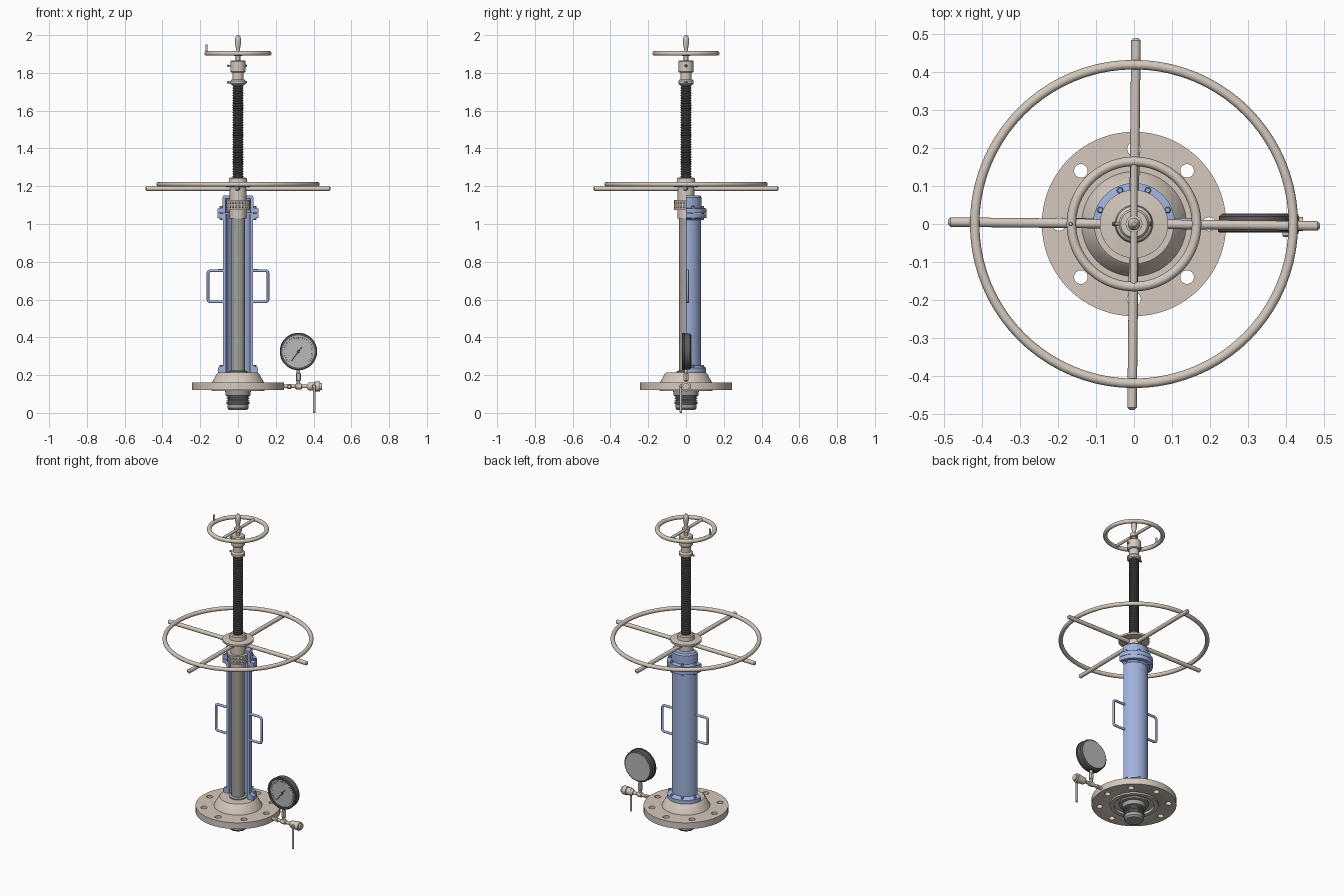
import bpy, bmesh
from math import pi, sin, cos, tau, radians
from mathutils import Vector, Matrix

if "Cube" in bpy.data.objects:
    bpy.data.objects.remove(bpy.data.objects["Cube"])


def material(name, rgb):
    m = bpy.data.materials.new(name)
    m.diffuse_color = (*rgb, 1)
    m.use_nodes = True
    m.node_tree.nodes["Principled BSDF"].inputs["Base Color"].default_value = m.diffuse_color
    return m


TAN = material("tan_metal", (0.66, 0.58, 0.51))
BLUE = material("blue_housing", (0.36, 0.45, 0.74))
STEEL = material("steel", (0.36, 0.36, 0.34))
DARK = material("dark_steel", (0.11, 0.11, 0.11))
FACE = material("dial_grey", (0.48, 0.48, 0.48))


def finish(name, bm, mat, matrix=None):
    bmesh.ops.remove_doubles(bm, verts=bm.verts, dist=1e-5)
    bmesh.ops.recalc_face_normals(bm, faces=bm.faces)
    if matrix:
        bm.transform(matrix)
    me = bpy.data.meshes.new(name)
    bm.to_mesh(me)
    bm.free()
    ob = bpy.data.objects.new(name, me)
    bpy.context.collection.objects.link(ob)
    me.materials.append(mat)
    return ob


def lathe(name, profile, mat, n=48, sweep=tau, matrix=None):
    """Revolve a closed (radius, z) outline; partial sweeps get capped."""
    bm = bmesh.new()
    full = sweep >= tau - 1e-6
    rings = [[bm.verts.new((r * cos(sweep * i / n), r * sin(sweep * i / n), z)) for r, z in profile]
             for i in range(n if full else n + 1)]
    m = len(profile)
    for i in range(n):
        a, b = rings[i], rings[(i + 1) % len(rings)]
        for j in range(m):
            if profile[j][0] + profile[(j + 1) % m][0] > 0:
                bm.faces.new((a[j], b[j], b[(j + 1) % m], a[(j + 1) % m]))
    if not full:
        bm.faces.new(rings[0])
        bm.faces.new(rings[-1])
    return finish(name, bm, mat, matrix)


def along(p, d):
    """Matrix placing local z along d, starting at p."""
    return Matrix.Translation(p) @ Vector((0, 0, 1)).rotation_difference(Vector(d)).to_matrix().to_4x4()


def rod(name, p, q, r, mat, n=20, cham=0.3):
    p, q = Vector(p), Vector(q)
    h, c = (q - p).length, r * cham
    return lathe(name, [(0, 0), (r - c, 0), (r, c), (r, h - c), (r - c, h), (0, h)], mat, n,
                 matrix=along(p, q - p))


def ring(name, R, r, z, mat):
    return lathe(name, [(R + r * cos(tau * k / 14), z + r * sin(tau * k / 14)) for k in range(14)], mat, 80)


def thread(z0, z1, r_out, r_in, pitch):
    pts, z = [], z0
    while z < z1 - pitch * 0.5:
        pts += [(r_in, z), (r_out, z + pitch * .3), (r_out, z + pitch * .55), (r_in, z + pitch * .85)]
        z += pitch
    return pts


def ball(name, c, r, scale, mat):
    bm = bmesh.new()
    bmesh.ops.create_uvsphere(bm, u_segments=20, v_segments=12, radius=r)
    return finish(name, bm, mat, Matrix.Translation(c) @ Matrix.Diagonal((*scale, 1)))


# Base flange with sloped hub, recessed underside and eight bolt holes
flange = lathe("base_flange", [(0, .13), (.115, .13), (.115, .115), (.14, .115), (.14, .125), (.15, .12),
               (.243, .12), (.243, .16), (.138, .16), (.112, .208), (.105, .214), (0, .214)], TAN, 72)
bm = bmesh.new()
for k in range(8):
    a = k * pi / 4
    bmesh.ops.create_cone(bm, cap_ends=True, segments=24, radius1=.018, radius2=.018, depth=.2,
                          matrix=Matrix.Translation((.198 * cos(a), .198 * sin(a), .14)))
cutter = finish("hole_cutter", bm, TAN)
cutter.hide_render = True
mod = flange.modifiers.new("holes", "BOOLEAN")
mod.object, mod.solver = cutter, "EXACT"
bpy.context.view_layer.objects.active = flange
bpy.ops.object.modifier_apply(modifier=mod.name)
bpy.data.objects.remove(cutter)

# Threaded plug under the flange
lathe("bottom_plug", [(0, .015), (.048, .015), (.056, .025), (.056, .045)] + thread(.045, .09, .06, .053, .009)
      + [(.066, .092), (.068, .118), (.085, .12), (.085, .13), (0, .13)], STEEL)
lathe("plug_seal", [(.05, .05), (.0605, .05), (.0605, .058), (.05, .058)], DARK)

# Half-cut blue housing: tube, feet flange and upper bonnet
lathe("housing_tube", [(.064, .214), (.106, .214), (.106, .238), (.098, .245), (.08, .25), (.08, 1.02),
                       (.09, 1.03), (.108, 1.032), (.108, 1.056), (.064, 1.056)], BLUE, 36, pi)
lathe("housing_bonnet", [(.066, 1.058), (.108, 1.058), (.108, 1.082), (.083, 1.086), (.083, 1.14), (.076, 1.15),
                         (.046, 1.15), (.046, 1.135), (.067, 1.135)], BLUE, 36, pi)
for k in range(4):
    a = pi * (k + .5) / 4
    for z0, z1 in ((.24, .254), (1.022, 1.096)):
        rod("housing_bolt", (.096 * cos(a), .096 * sin(a), z0), (.096 * cos(a), .096 * sin(a), z1), .009, BLUE, 6)

# Carry handles, one per side
for s in (-1, 1):
    cu = bpy.data.curves.new("carry_handle", "CURVE")
    cu.dimensions, cu.bevel_depth, cu.bevel_resolution = "3D", .0075, 2
    pts = [(.076, .588)] + [(.147 + .012 * sin(t), .6 - .012 * cos(t)) for t in (0, pi / 4, pi / 2)] \
        + [(.147 + .012 * cos(t), .741 + .012 * sin(t)) for t in (0, pi / 4, pi / 2)] + [(.076, .753)]
    sp = cu.splines.new("POLY")
    sp.points.add(len(pts) - 1)
    for p, (x, z) in zip(sp.points, pts):
        p.co = (s * x, .008, z, 1)
    cu.materials.append(BLUE)
    bpy.context.collection.objects.link(bpy.data.objects.new("carry_handle", cu))

# Inner shaft and drive nut with bearing
lathe("inner_shaft", [(0, .2), (.05, .2), (.05, .22), (.037, .225), (.037, 1.035), (0, 1.035)], STEEL)
lathe("drive_nut", [(.029, 1.03), (.044, 1.03), (.044, 1.08), (.052, 1.08), (.052, 1.125), (.044, 1.125),
                    (.044, 1.195), (.09, 1.2), (.09, 1.212), (.05, 1.216), (.047, 1.24), (.04, 1.245), (.029, 1.245)], TAN)
for z in (1.079, 1.1, 1.121):
    lathe("bearing_race", [(.05, z - .005), (.063, z - .005), (.063, z + .005), (.05, z + .005)], TAN)
for z in (1.0895, 1.1105):
    for k in range(20):
        ball("bearing_ball", (.056 * cos(tau * k / 20), .056 * sin(tau * k / 20), z), .008, (1, 1, 1), TAN)

# Large drive wheel with four bars
ring("large_wheel_rim", .42, .0125, 1.21, TAN)
for k in range(4):
    a = k * pi / 2 + radians(-.6)
    rod("large_wheel_bar", (.035 * cos(a), .035 * sin(a), 1.187), (.49 * cos(a), .49 * sin(a), 1.187), .0125, TAN, cham=.5)

# Threaded stem
lathe("threaded_stem", [(0, 1.0), (.025, 1.0), (.025, 1.22)] + thread(1.22, 1.74, .029, .025, .013)
      + [(.026, 1.745), (.026, 1.81), (0, 1.81)], DARK)

# Stem collars with set screws
lathe("lower_collar", [(.02, 1.737), (.034, 1.737), (.04, 1.743), (.04, 1.757), (.034, 1.763), (.03, 1.766),
                       (.03, 1.803), (.02, 1.803)], TAN)
lathe("upper_collar", [(0, 1.803), (.036, 1.803), (.04, 1.808), (.04, 1.86), (.035, 1.866), (0, 1.866)], TAN)
for z in (1.75, 1.838):
    for s in (-1, 1):
        rod("collar_screw", (.03 * s, 0, z), ((.058 if s < 0 else .047) * s, 0, z), .005, STEEL, 12)
        rod("screw_head", ((.05 if s < 0 else .04) * s, 0, z), ((.055 if s < 0 else .045) * s, 0, z), .008, STEEL, 6)

# Small handwheel: spindle, cross bar, rim, crank knob
rod("small_wheel_spindle", (0, 0, 1.86), (0, 0, 1.915), .012, TAN)
lathe("small_wheel_hub", [(0, 1.89), (.022, 1.89), (.022, 1.912), (.012, 1.914), (.009, 1.925), (0, 1.925)], TAN, 32)
ring("small_wheel_rim", .165, .0125, 1.903, TAN)
rod("small_wheel_bar", (0, -.16, 1.903), (0, .16, 1.903), .009, TAN)
rod("knob_pin", (-.167, 0, 1.9), (-.167, 0, 1.95), .006, TAN)
lathe("crank_knob", [(0, 1.92), (.009, 1.92), (.012, 1.935), (.0165, 1.96), (.0165, 1.978), (.012, 1.993),
                     (.006, 1.999), (0, 2.0)], TAN, 24)

# Gauge line leaving the flange
GX, PZ = .32, .14
rod("gauge_pipe", (.235, 0, PZ), (.375, 0, PZ), .0095, TAN)
rod("pipe_nut", (.26, 0, PZ), (.283, 0, PZ), .014, TAN, 6)
rod("tee_body", (.303, 0, PZ), (.34, 0, PZ), .015, TAN)
rod("gauge_stem", (GX, 0, PZ), (GX, 0, .24), .009, TAN)
rod("gauge_nut", (GX, 0, .168), (GX, 0, .212), .014, TAN, 6)

# Shut-off valve and lever
lathe("valve_body", [(0, 0), (.013, 0), (.022, .013), (.022, .04), (.026, .042), (.026, .068), (.018, .07),
                     (.018, .08), (0, .08)], TAN, 32, matrix=along((.365, 0, PZ), (1, 0, 0)))
rod("valve_stem", (.402, 0, PZ), (.402, -.034, PZ), .011, TAN)
rod("valve_lever", (.404, -.028, PZ), (.404, -.028, 0), .0065, TAN, cham=.6)

# Round dial gauge facing front
GM = along((GX, 0, .325), (0, -1, 0))
lathe("gauge_case", [(0, -.026), (.088, -.026), (.096, -.02), (.096, .008), (.099, .01), (.099, .019), (.095, .022),
                     (.085, .022), (.085, .012), (0, .012)], DARK, 64, matrix=GM)
lathe("gauge_back", [(0, -.028), (.087, -.028), (.087, -.025), (0, -.025)], FACE, 64, matrix=GM)
lathe("gauge_dial", [(0, .012), (.0849, .012), (.0849, .0145), (0, .0145)], FACE, 64, matrix=GM)


def on_dial(r, a):
    return (GX + r * sin(a), -.0155, .325 + r * cos(a))


for k in range(31):
    a = radians(-135 + 9 * k)
    rod("dial_tick", on_dial(.066 if k % 5 == 0 else .071, a), on_dial(.078, a), .0012, DARK, 6)
needle = radians(-143)
rod("gauge_needle", on_dial(-.03, needle), on_dial(.062, needle), .002, DARK, 6)
rod("needle_hub", (GX, -.013, .325), (GX, -.019, .325), .007, DARK)

# Smooth shading with sharp edges
bpy.ops.object.select_all(action="DESELECT")
for ob in bpy.data.objects:
    if ob.type == "MESH":
        ob.select_set(True)
bpy.context.view_layer.objects.active = flange
bpy.ops.object.shade_smooth_by_angle(angle=radians(32))
